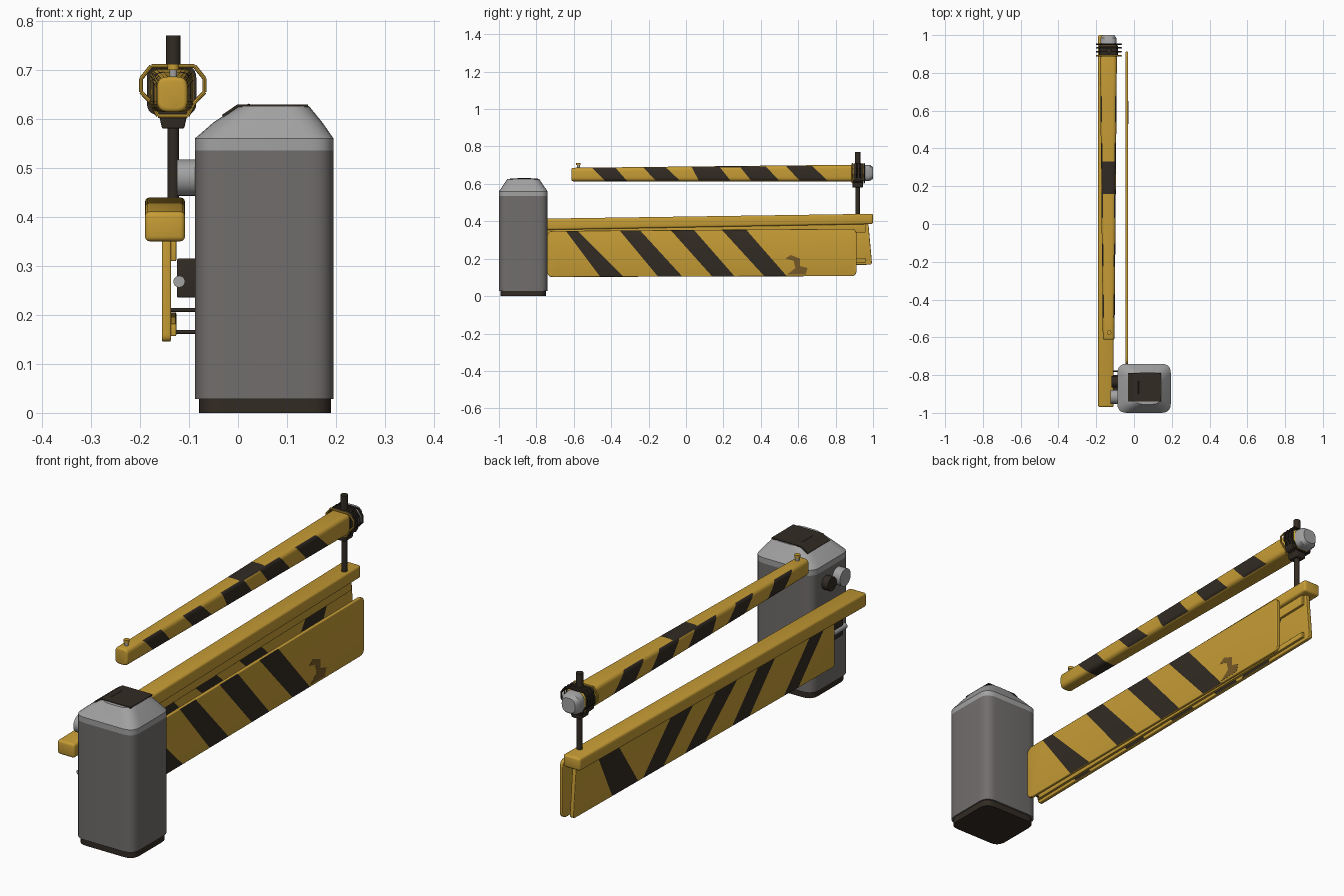
import bpy, bmesh, math
from mathutils import Vector

if "Cube" in bpy.data.objects:
    bpy.data.objects.remove(bpy.data.objects["Cube"])


def material(name, r, g, b):
    m = bpy.data.materials.new(name)
    m.diffuse_color = (r, g, b, 1)
    m.use_nodes = True
    m.node_tree.nodes["Principled BSDF"].inputs["Base Color"].default_value = m.diffuse_color
    return m


YELLOW = material("safety yellow", 0.56, 0.33, 0.035)
DARK = material("dark brown black", 0.032, 0.024, 0.017)
BROWN = material("worn brown", 0.18, 0.10, 0.02)
GREY = material("cabinet grey", 0.165, 0.155, 0.15)
LIGHT = material("light grey", 0.36, 0.36, 0.36)


def fillet(pts, r, n=5):
    """Round every corner of a 2D polygon."""
    if r == 0:
        return [Vector(p) for p in pts]
    out = []
    pts = [Vector(p) for p in pts]
    for i, p in enumerate(pts):
        ends = []
        for q in (pts[i - 1], pts[(i + 1) % len(pts)]):
            d = q - p
            ends.append(p + d.normalized() * min(r, d.length * 0.48))
        a, b = ends
        for k in range(n + 1):
            t = k / n
            out.append(a * (1 - t) ** 2 + p * 2 * t * (1 - t) + b * t * t)
    return out


def place(p, axis, d):
    if axis == 'X':
        return Vector((d, p[0], p[1]))
    if axis == 'Y':
        return Vector((p[0], d, p[1]))
    return Vector((p[0], p[1], d))


def rect(a0, a1, b0, b1):
    return [(a0, b0), (a1, b0), (a1, b1), (a0, b1)]


def paint(bm, stripes, zt, zb):
    """Cut slanted stripes (top y range, bottom y range, material, normal test)."""
    for t0, t1, b0, b1, _, _ in stripes:
        for t, b in ((t0, b0), (t1, b1)):
            bmesh.ops.bisect_plane(bm, geom=bm.verts[:] + bm.edges[:] + bm.faces[:], dist=1e-6,
                                   plane_co=(0, t, zt), plane_no=(0, zb - zt, t - b))
    for f in bm.faces:
        c = f.calc_center_median()
        k = (zt - c.z) / (zt - zb)
        for t0, t1, b0, b1, mat, test in stripes:
            if t0 + (b0 - t0) * k < c.y < t1 + (b1 - t1) * k and test(f.normal):
                f.material_index = mat


def loft(name, sections, axis, mats, r=0, bevel=0, stripes=None, zr=None):
    """Skin 2D sections [(polygon, offset), ...] along an axis."""
    bm = bmesh.new()
    rings = [[bm.verts.new(place(p, axis, d)) for p in fillet(poly, r)] for poly, d in sections]
    n = len(rings[0])
    for a, b in zip(rings, rings[1:]):
        for i in range(n):
            bm.faces.new((a[i], a[(i + 1) % n], b[(i + 1) % n], b[i]))
    bm.faces.new(rings[0][::-1])
    bm.faces.new(rings[-1])
    bmesh.ops.recalc_face_normals(bm, faces=bm.faces[:])
    if bevel:
        sharp = [e for e in bm.edges if e.calc_face_angle(0) > 0.7]
        bmesh.ops.bevel(bm, geom=sharp, offset=bevel, segments=3, profile=0.5, affect='EDGES')
    bm.normal_update()
    if stripes:
        paint(bm, stripes, *zr)
    me = bpy.data.meshes.new(name)
    bm.to_mesh(me)
    bm.free()
    for m in mats:
        me.materials.append(m)
    ob = bpy.data.objects.new(name, me)
    bpy.context.collection.objects.link(ob)
    bpy.ops.object.select_all(action='DESELECT')
    ob.select_set(True)
    bpy.context.view_layer.objects.active = ob
    bpy.ops.object.shade_smooth_by_angle(angle=math.radians(32))
    return ob


def prism(name, poly, axis, a, b, mat, r=0, bevel=0):
    return loft(name, [(poly, a), (poly, b)], axis, [mat], r, bevel)


def rod(name, p, q, radius, mat, sides=16):
    p, q = Vector(p), Vector(q)
    d = q - p
    bpy.ops.mesh.primitive_cylinder_add(vertices=sides, radius=radius, depth=d.length, location=(p + q) / 2,
                                        rotation=d.to_track_quat('Z', 'Y').to_euler())
    ob = bpy.context.object
    ob.name = name
    ob.data.materials.append(mat)
    bpy.ops.object.shade_smooth_by_angle(angle=math.radians(40))
    return ob


# Cabinet: plinth, body, sloped cap and top hatch
prism("cabinet_base", rect(-0.08, 0.19, -0.992, -0.748), 'Z', 0, 0.03, DARK, r=0.045)
full = rect(-0.088, 0.195, -1.0, -0.74)
prism("cabinet_body", full, 'Z', 0.028, 0.536, GREY, r=0.05)
loft("cabinet_cap", [(full, 0.536), (full, 0.56), (rect(-0.05, 0.172, -0.977, -0.763), 0.593),
                     (rect(0.0, 0.145, -0.955, -0.785), 0.626)], 'Z', [LIGHT], r=0.05)
prism("cabinet_hatch", [(-0.03, 0.603), (0, 0.624), (0.143, 0.624), (0.143, 0.629), (-0.002, 0.629),
                        (-0.033, 0.608)], 'Y', -0.94, -0.79, DARK)
rod("hatch_latch", (0.022, -0.9, 0.627), (0.022, -0.83, 0.627), 0.004, DARK)

# Pivot hub and mounting hardware between cabinet and rail
rod("pivot_hub", (-0.125, -0.915, 0.48), (-0.08, -0.915, 0.48), 0.037, LIGHT, 32)
rod("pivot_knob", (-0.118, -0.835, 0.48), (-0.08, -0.835, 0.48), 0.03, DARK, 24)
prism("mount_block", rect(-0.125, -0.08, 0.235, 0.315), 'Y', -0.9, -0.8, DARK, bevel=0.004)
rod("mount_bolt", (-0.12, -0.92, 0.268), (-0.12, -0.8, 0.268), 0.012, LIGHT)
for z in (0.165, 0.21):
    rod("mount_rod", (-0.145, -0.78, z), (-0.08, -0.78, z), 0.004, DARK)

# Long lower rail, slightly rising to the back
prism("lower_rail", [(-0.97, 0.35), (1.0, 0.385), (1.0, 0.44), (-0.97, 0.411)], 'X', -0.19, -0.108,
      YELLOW, bevel=0.01)

# Striped hanging panels
sides = lambda n: abs(n.x) > 0.4
hanging = [(-0.75, -0.65, -0.55, -0.45, 1, sides), (-0.41, -0.29, -0.21, -0.09, 1, sides),
           (-0.15, 0.0, 0.1, 0.24, 1, sides), (0.16, 0.32, 0.39, 0.53, 1, sides),
           (0.68, 0.82, 0.54, 0.72, 1, sides)]
outline = [(-0.8, 0.145), (0.995, 0.168), (0.975, 0.39), (-0.8, 0.36)]
loft("hanging_panel", [(outline, -0.155), (outline, -0.137)], 'X', [YELLOW, DARK], r=0.015, bevel=0.003,
     stripes=hanging, zr=(0.36, 0.15))
prism("hanging_panel_rib", [(-0.79, 0.157), (0.96, 0.18), (0.96, 0.205), (-0.79, 0.182)], 'X', -0.138, -0.126,
      YELLOW, bevel=0.002)
prism("hanging_panel_top_strip", [(-0.79, 0.31), (0.96, 0.34), (0.96, 0.39), (-0.79, 0.36)], 'X', -0.138,
      -0.126, YELLOW, bevel=0.002)
skirt = [(-0.64, -0.575, -0.46, -0.335, 1, sides), (-0.35, -0.24, -0.15, -0.02, 1, sides),
         (-0.075, 0.05, 0.14, 0.26, 1, sides), (0.2, 0.33, 0.42, 0.54, 1, sides)]
outline = [(-0.742, 0.102), (0.912, 0.107), (0.912, 0.36), (-0.742, 0.348)]
loft("skirt_panel", [(outline, -0.046), (outline, -0.031)], 'X', [YELLOW, DARK], r=0.03, bevel=0.003,
     stripes=skirt, zr=(0.345, 0.105))
prism("skirt_worn_mark", [(0.54, 0.115), (0.64, 0.115), (0.65, 0.15), (0.61, 0.16), (0.61, 0.2), (0.56, 0.22),
                          (0.53, 0.2), (0.575, 0.19), (0.585, 0.15)], 'X', -0.032, -0.0302, BROWN)

# Upper striped boom, widening to the back
flat_top = lambda n: n.z > 0.4
boom = [(-0.505, -0.38, -0.43, -0.315, 1, lambda n: abs(n.x) > 0.4 or n.z < -0.4),
        (-0.23, -0.11, -0.16, -0.03, 1, sides), (0.03, 0.18, 0.07, 0.24, 1, sides),
        (0.29, 0.43, 0.35, 0.5, 1, sides), (0.54, 0.68, 0.61, 0.76, 1, sides),
        (0.16, 0.33, 0.165, 0.335, 1, flat_top)]
loft("upper_boom", [(rect(-0.165, -0.103, 0.614, 0.686), -0.612), (rect(-0.181, -0.09, 0.614, 0.703), 0.955)],
     'Y', [YELLOW, DARK], r=0.022, bevel=0.008, stripes=boom, zr=(0.69, 0.615))
loft("boom_end_cap", [(rect(-0.179, -0.092, 0.615, 0.702), 0.95), (rect(-0.177, -0.094, 0.617, 0.7), 0.985),
                      (rect(-0.168, -0.103, 0.627, 0.69), 1.0)], 'Y', [LIGHT], r=0.03)
rod("boom_pin", (-0.132, -0.575, 0.68), (-0.132, -0.575, 0.705), 0.008, LIGHT)
rod("boom_pin_head", (-0.132, -0.575, 0.7), (-0.132, -0.575, 0.712), 0.012, YELLOW)

# Post carrying the boom
rod("post_lower", (-0.132, 0.918, 0.42), (-0.132, 0.918, 0.6), 0.012, DARK)
rod("post_upper", (-0.132, 0.918, 0.58), (-0.132, 0.918, 0.77), 0.015, DARK)
prism("post_collar", [(-0.155, 0.58), (-0.11, 0.58), (-0.1, 0.625), (-0.165, 0.625)], 'Y', 0.89, 0.945, DARK,
      bevel=0.004)

# Clamp band and its angular hoops around the boom
prism("clamp_band", rect(-0.186, -0.085, 0.608, 0.708), 'Y', 0.895, 0.945, DARK, r=0.025)
half = [(0, 0.708), (0.044, 0.708), (0.065, 0.682), (0.065, 0.655), (0.043, 0.632), (0.03, 0.606), (0, 0.606)]
for y, mat in ((0.89, YELLOW), (0.912, DARK), (0.932, DARK), (0.952, DARK)):
    for s in (-1, 1):
        for p, q in zip(half, half[1:]):
            rod("clamp_hoop", (-0.133 + s * p[0], y, p[1]), (-0.133 + s * q[0], y, q[1]), 0.0042, mat, 8)
